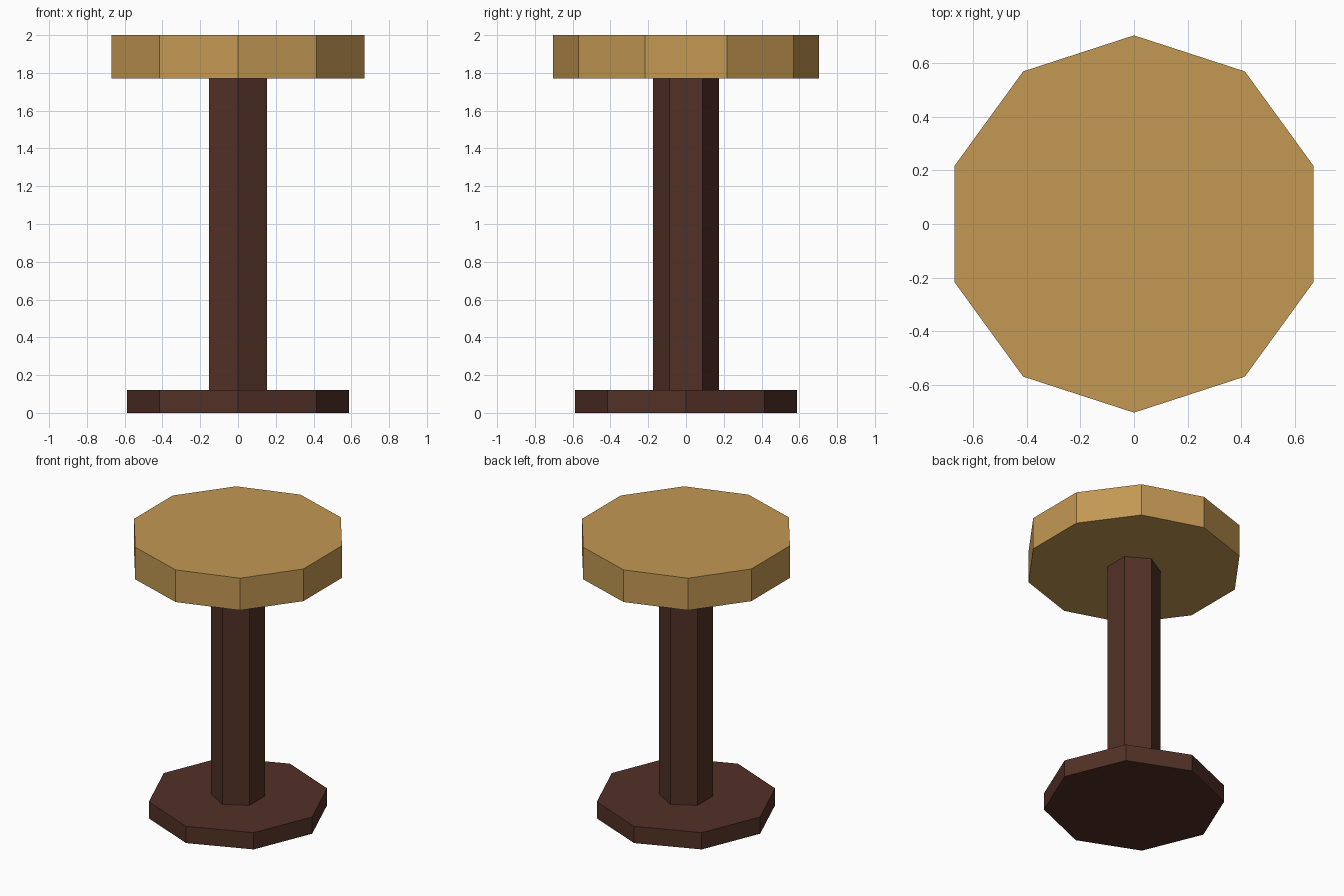
import bpy, bmesh, math

if "Cube" in bpy.data.objects:
    bpy.data.objects.remove(bpy.data.objects["Cube"])


def material(name, rgb):
    # sRGB 0-255 to linear
    lin = [((c / 255 + 0.055) / 1.055) ** 2.4 for c in rgb]
    m = bpy.data.materials.new(name)
    m.diffuse_color = (*lin, 1.0)
    m.use_nodes = True
    m.node_tree.nodes["Principled BSDF"].inputs["Base Color"].default_value = m.diffuse_color
    return m


def prism(name, sides, radius, z0, z1, mat):
    # Upright regular prism with one corner pointing to +y
    bm = bmesh.new()
    angles = [math.pi / 2 + 2 * math.pi * i / sides for i in range(sides)]
    ring = [bm.verts.new((radius * math.cos(a), radius * math.sin(a), z0)) for a in angles]
    base = bm.faces.new(ring)
    ext = bmesh.ops.extrude_face_region(bm, geom=[base], use_keep_orig=True)
    for v in ext["geom"]:
        if isinstance(v, bmesh.types.BMVert):
            v.co.z = z1
    bmesh.ops.recalc_face_normals(bm, faces=bm.faces)
    mesh = bpy.data.meshes.new(name)
    bm.to_mesh(mesh)
    bm.free()
    mesh.materials.append(mat)
    obj = bpy.data.objects.new(name, mesh)
    bpy.context.collection.objects.link(obj)
    return obj


tan = material("tan cushion", (195, 152, 83))
brown = material("dark brown wood", (82, 49, 38))

# Ten-sided seat, six-sided post, eight-sided foot
prism("seat", 10, 0.705, 1.77, 2.0, tan)
prism("post", 6, 0.176, 0.12, 1.77, brown)
prism("foot", 8, 0.587, 0.0, 0.12, brown)
